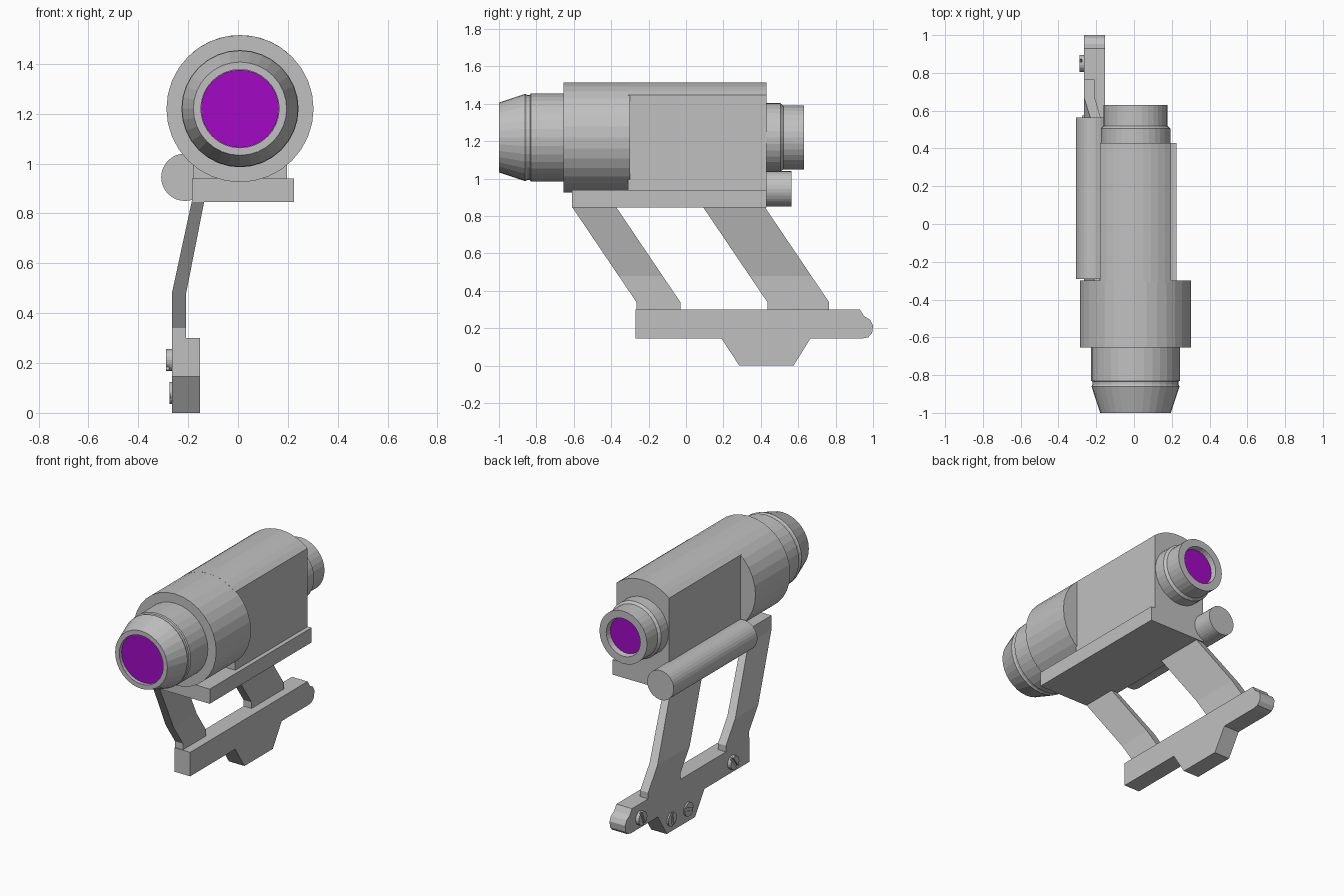
import bpy, bmesh, math
from mathutils import Matrix

cube = bpy.data.objects.get("Cube")
if cube:
    bpy.data.objects.remove(cube, do_unlink=True)


def material(name, rgb):
    m = bpy.data.materials.new(name)
    m.use_nodes = True
    m.diffuse_color = (*rgb, 1)
    m.node_tree.nodes["Principled BSDF"].inputs["Base Color"].default_value = (*rgb, 1)
    return m


GREY = material("body grey", (0.53, 0.53, 0.53))
PURPLE = material("lens purple", (0.36, 0.003, 0.56))
AXIS_X, AXIS_Z, RADIUS = 0.008, 1.22, 0.295
SIDES = 32


def finish(name, bm, mat=GREY):
    bmesh.ops.recalc_face_normals(bm, faces=bm.faces)
    mesh = bpy.data.meshes.new(name)
    bm.to_mesh(mesh)
    bm.free()
    mesh.materials.append(mat)
    ob = bpy.data.objects.new(name, mesh)
    bpy.context.collection.objects.link(ob)
    return ob


def loft(name, sections, mat=GREY):
    """Skin a list of equal-length point rings and cap both ends."""
    bm = bmesh.new()
    rings = [[bm.verts.new(p) for p in s] for s in sections]
    n = len(rings[0])
    for a, b in zip(rings, rings[1:]):
        for i in range(n):
            j = (i + 1) % n
            bm.faces.new((a[i], a[j], b[j], b[i]))
    bm.faces.new(rings[0])
    bm.faces.new(rings[-1])
    return finish(name, bm, mat)


def lathe(name, profile, mat=GREY, x=AXIS_X, z=AXIS_Z):
    """Round part along y from (y, radius) pairs."""
    angles = [2 * math.pi * i / SIDES for i in range(SIDES)]
    return loft(name, [[(x + r * math.cos(a), y, z + r * math.sin(a)) for a in angles]
                       for y, r in profile], mat)


def box(name, x0, x1, y0, y1, z0, z1):
    return loft(name, [[(x0, y0, z), (x1, y0, z), (x1, y1, z), (x0, y1, z)]
                       for z in (z0, z1)])


# Sight tube: collar, front hood with groove, and rear eyepiece
lathe("front_collar", [(-0.655, RADIUS), (-0.30, RADIUS)])
lathe("front_hood", [(-0.64, 0.235), (-0.83, 0.235), (-0.835, 0.228), (-0.85, 0.228),
                     (-0.86, 0.233), (-1.0, 0.187), (-1.0, 0.157), (-0.97, 0.157)])
lathe("front_lens", [(-0.978, 0.156), (-0.97, 0.156)], PURPLE)
lathe("rear_eyepiece", [(0.42, 0.184), (0.505, 0.184), (0.52, 0.17), (0.63, 0.17),
                        (0.63, 0.122), (0.59, 0.115)])
lathe("rear_lens", [(0.59, 0.115), (0.597, 0.115)], PURPLE)

# Housing with a rounded top and flat sides
right, left, base = -0.18, 0.197, 0.93
start = math.acos((left - AXIS_X) / RADIUS)
end = math.acos((right - AXIS_X) / RADIUS)
steps = 10
arc = []
for i in range(steps + 1):
    a = start + (end - start) * i / steps
    arc.append((AXIS_X + RADIUS * math.cos(a), AXIS_Z + RADIUS * math.sin(a)))
outline = [(left, base)] + arc + [(right, base)]
loft("housing", [[(x, y, z) for x, z in outline] for y in (-0.31, 0.43)])

# Base plate and side tube
box("base_plate", -0.185, 0.225, -0.61, 0.43, 0.845, 0.94)
lathe("side_tube", [(-0.29, 0.095), (0.565, 0.095)], x=-0.213, z=0.945)


# Slanted support arms
def arm(name, y, width):
    levels = [(0.85, 0, -0.185, -0.135), (0.48, 0.25, -0.265, -0.208),
              (0.34, 0.345, -0.265, -0.208), (0.29, 0.345, -0.265, -0.208)]
    loft(name, [[(x0, y + s, z), (x1, y + s, z), (x1, y + s + width, z), (x0, y + s + width, z)]
                for z, s, x0, x1 in levels])


arm("front_arm", -0.61, 0.235)
arm("rear_arm", 0.09, 0.33)

# Mounting rail with a lower foot and rounded tail
rail = [(-0.27, 0.145), (-0.27, 0.3), (0.93, 0.3), (0.952, 0.265), (0.985, 0.245),
        (1.0, 0.215), (0.995, 0.175), (0.975, 0.152), (0.94, 0.145), (0.665, 0.145),
        (0.575, 0), (0.285, 0), (0.19, 0.145)]
loft("mounting_rail", [[(x, y, z) for y, z in rail] for x in (-0.265, -0.153)])


# Slotted screws: two half discs either side of the slot, on a thin washer
def screw(name, y, z, outer, tilt):
    bm = bmesh.new()
    r = 0.044

    def extrude(points, x0, x1):
        a, b = ([bm.verts.new((x, p, q)) for p, q in points] for x in (x0, x1))
        bm.faces.new(a)
        bm.faces.new(b)
        for i in range(len(a)):
            j = (i + 1) % len(a)
            bm.faces.new((a[i], a[j], b[j], b[i]))

    extrude([(r * math.cos(i * math.pi / 8), r * math.sin(i * math.pi / 8))
             for i in range(16)], -0.26, (outer - 0.265) / 2)
    gap = math.asin(0.2)
    for flip in (1, -1):
        half = [gap + (math.pi - 2 * gap) * i / 8 for i in range(9)]
        extrude([(r * math.cos(a), flip * r * math.sin(a)) for a in half], -0.262, outer)
    bmesh.ops.rotate(bm, verts=bm.verts, matrix=Matrix.Rotation(tilt, 3, "X"))
    bmesh.ops.translate(bm, verts=bm.verts, vec=(0, y, z))
    finish(name, bm)


screw("tail_screw", 0.85, 0.212, -0.288, 1.2)
screw("foot_screw_rear", 0.53, 0.08, -0.275, 1.4)
screw("foot_screw_front", 0.36, 0.08, -0.275, 0.3)
screw("front_screw", -0.09, 0.212, -0.288, 0.9)
